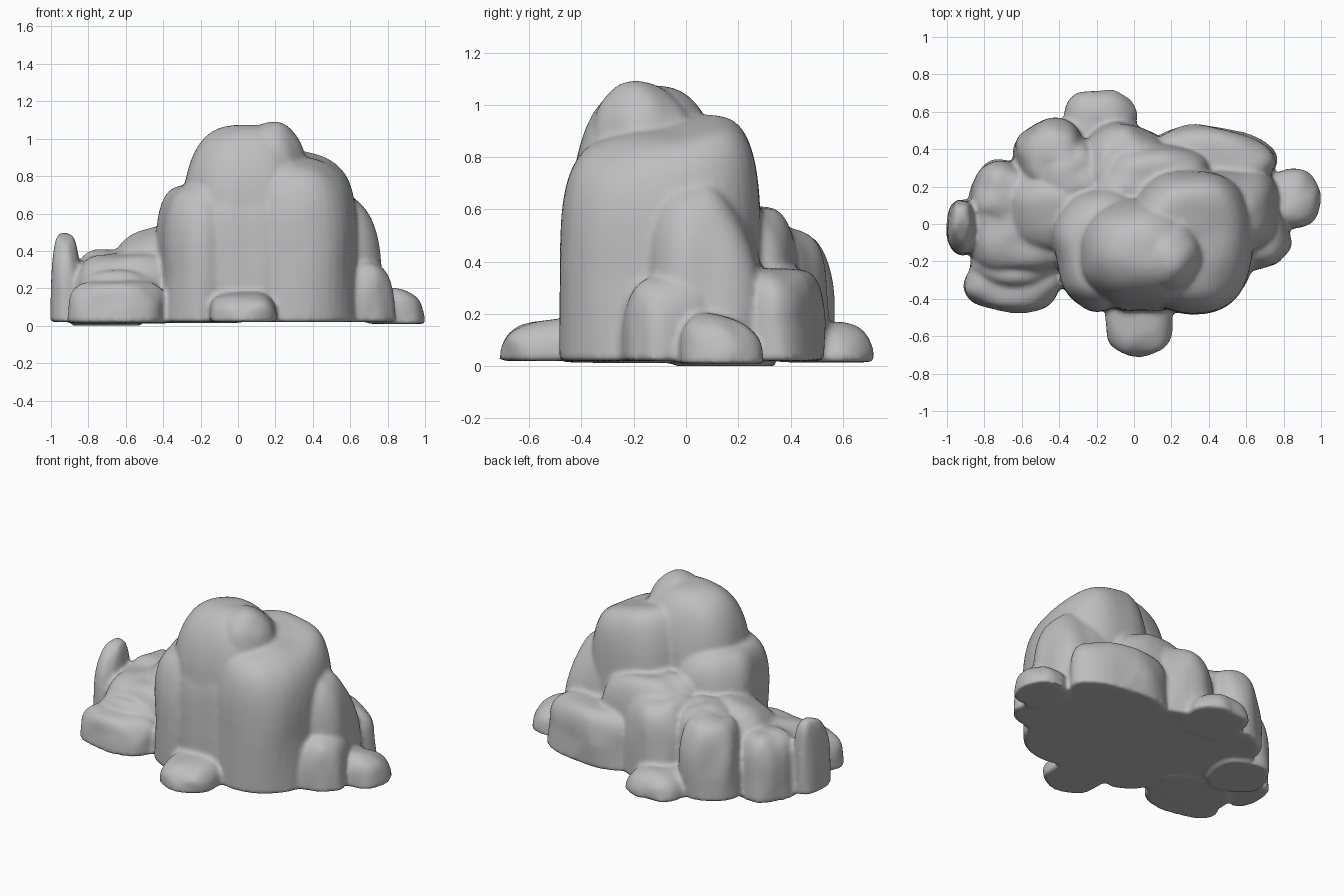
import bpy, bmesh, math
from mathutils import Vector, noise

if "Cube" in bpy.data.objects:
    bpy.data.objects.remove(bpy.data.objects["Cube"])

stone = bpy.data.materials.new("grey stone")
stone.diffuse_color = (0.52, 0.52, 0.52, 1)
stone.use_nodes = True
stone.node_tree.nodes["Principled BSDF"].inputs["Base Color"].default_value = stone.diffuse_color

SEG, RINGS = 40, 14
rocks = []


def spow(v, p):
    return math.copysign(abs(v) ** p, v)


def rock(name, x0, x1, y0, y1, h, rot=0, n=3.2, box=2.6, taper=0.05,
         tilt=(0, 0), lean=(0, 0), base=0.02, rough=0.05):
    """Rounded boulder with a flat base, fitted to the given bounds.
    n: squareness of the side profile, box: squareness of the plan,
    tilt: slope of the top, lean: sideways drift of the top (units)."""
    cx, cy, rx, ry = (x0 + x1) / 2, (y0 + y1) / 2, (x1 - x0) / 2, (y1 - y0) / 2
    c, s = math.cos(math.radians(rot)), math.sin(math.radians(rot))
    seed = Vector((x0 * 17, y1 * 23, h * 31))
    pts = []
    for i in range(RINGS + 1):
        a = math.pi / 2 * i / RINGS
        zf = math.sin(a) ** (2 / n)
        r = max(math.cos(a), 0) ** (2 / n) * (1 - taper * zf)
        for j in range(SEG if i < RINGS else 1):
            t = math.tau * j / SEG
            u, v = r * spow(math.cos(t), 2 / box), r * spow(math.sin(t), 2 / box)
            u, v = u * c - v * s, u * s + v * c
            k = 1 + rough * 1.6 * noise.noise(Vector((u, v, zf)) * 1.7 + seed)
            z = zf * (1 + tilt[0] * u + tilt[1] * v) * (1 + (k - 1) * 0.6)
            pts.append([u * k, v * k, z])
    # fit the shape to its bounds
    lo = [min(p[q] for p in pts) for q in range(3)]
    hi = [max(p[q] for p in pts) for q in range(3)]
    bm = bmesh.new()
    vs = []
    for u, v, z in pts:
        f = z / hi[2]
        x = cx + (2 * (u - lo[0]) / (hi[0] - lo[0]) - 1) * rx + lean[0] * f * f
        y = cy + (2 * (v - lo[1]) / (hi[1] - lo[1]) - 1) * ry + lean[1] * f * f
        vs.append(bm.verts.new((x, y, base + (h - base) * f)))
    for i in range(RINGS):
        for j in range(SEG):
            p, q = vs[i * SEG + j], vs[i * SEG + (j + 1) % SEG]
            if i == RINGS - 1:
                bm.faces.new((p, q, vs[-1]))
            else:
                bm.faces.new((p, q, vs[(i + 1) * SEG + (j + 1) % SEG], vs[(i + 1) * SEG + j]))
    bm.faces.new(list(reversed(vs[:SEG])))
    bmesh.ops.recalc_face_normals(bm, faces=bm.faces)
    me = bpy.data.meshes.new(name)
    bm.to_mesh(me)
    bm.free()
    me.materials.append(stone)
    ob = bpy.data.objects.new(name, me)
    bpy.context.collection.objects.link(ob)
    rocks.append(ob)


# central tall boulders
rock("main_boulder", -0.04, 0.64, -0.485, 0.295, 0.965, n=4.8, box=2.5, taper=0.0, tilt=(-0.06, 0.06), rough=0.03)
rock("left_boulder", -0.44, 0.12, -0.47, 0.22, 0.775, n=4, taper=-0.06, rot=10)
rock("top_boulder", -0.31, 0.39, -0.44, 0.14, 1.075, n=2.7, box=2.3, taper=0, base=0.45, rough=0.02)
rock("peak_stone", -0.02, 0.37, -0.38, 0.06, 1.092, n=2.1, box=2, base=0.82, lean=(0.01, -0.04))
rock("front_seam_boulder", -0.2, 0.3, -0.47, 0.0, 0.80, n=4.5, taper=0.02)

# right side
rock("right_wedge", 0.25, 0.785, -0.17, 0.32, 0.715, n=2.5, taper=0, lean=(0, -0.04))
rock("right_low_block", 0.46, 0.845, -0.26, 0.14, 0.35, n=4, rot=15, box=3, taper=0.1)
rock("right_end_stone", 0.70, 1.0, -0.03, 0.30, 0.205, n=2.6, box=2.2, base=0.01, tilt=(-0.1, -0.2))
rock("back_right_block", 0.02, 0.77, 0.05, 0.535, 0.38, n=5, box=3, rot=-18, taper=0.03)

# back slope
rock("back_upper_block", -0.25, 0.42, 0.02, 0.46, 0.62, n=3.8, rot=-14, tilt=(0, -0.05))
rock("back_middle_block", -0.30, 0.18, 0.10, 0.555, 0.55, n=4, rot=-25, tilt=(0, -0.08))
rock("back_left_block", -0.56, -0.10, 0.04, 0.46, 0.54, n=3.6, rot=20)
rock("back_left_boulder", -0.65, -0.24, 0.14, 0.57, 0.53, n=4, rot=25, taper=0.06, tilt=(0.08, 0))
rock("back_low_stone", -0.39, 0.02, 0.36, 0.72, 0.17, n=3, box=2.8, base=0.015)

# left terrace
rock("left_terrace", -0.89, -0.30, -0.28, 0.28, 0.40, n=5, box=3.2, taper=0.03, tilt=(0.03, 0.03))
rock("left_terrace_top", -0.78, -0.20, -0.18, 0.34, 0.54, n=3, taper=0.1, tilt=(0.25, 0.08))
rock("left_rear_slab", -0.885, -0.52, -0.04, 0.35, 0.41, n=4, rot=-20, taper=0.06, base=0.0)
rock("left_standing_stone", -1.005, -0.83, -0.17, 0.13, 0.50, n=3.4, box=2.3, taper=0.1,
     lean=(-0.005, 0.02), tilt=(-0.03, 0.1))
rock("left_lower_ledge", -0.88, -0.38, -0.36, -0.02, 0.30, n=4, rot=-18, base=0.012)
rock("front_left_slab", -0.915, -0.37, -0.48, -0.14, 0.245, n=4, box=2.6, rot=-22, base=0.015)

# front
rock("front_low_stone", -0.155, 0.21, -0.715, -0.34, 0.185, n=3.6, box=2.5, tilt=(0, 0.12))

# weather all boulders together into one softly blended rock pile
bpy.ops.object.select_all(action='DESELECT')
for ob in rocks:
    ob.select_set(True)
pile = rocks[0]
bpy.context.view_layer.objects.active = pile
bpy.ops.object.join()
pile.name = "rock_pile"
rm = pile.modifiers.new("fuse", 'REMESH')
rm.mode, rm.voxel_size = 'VOXEL', 0.014
sm = pile.modifiers.new("weather", 'SMOOTH')
sm.factor, sm.iterations = 0.5, 6
for m in ("fuse", "weather"):
    bpy.ops.object.modifier_apply(modifier=m)
pile.data.materials.clear()
pile.data.materials.append(stone)
bpy.ops.object.shade_smooth_by_angle(angle=math.radians(50))
